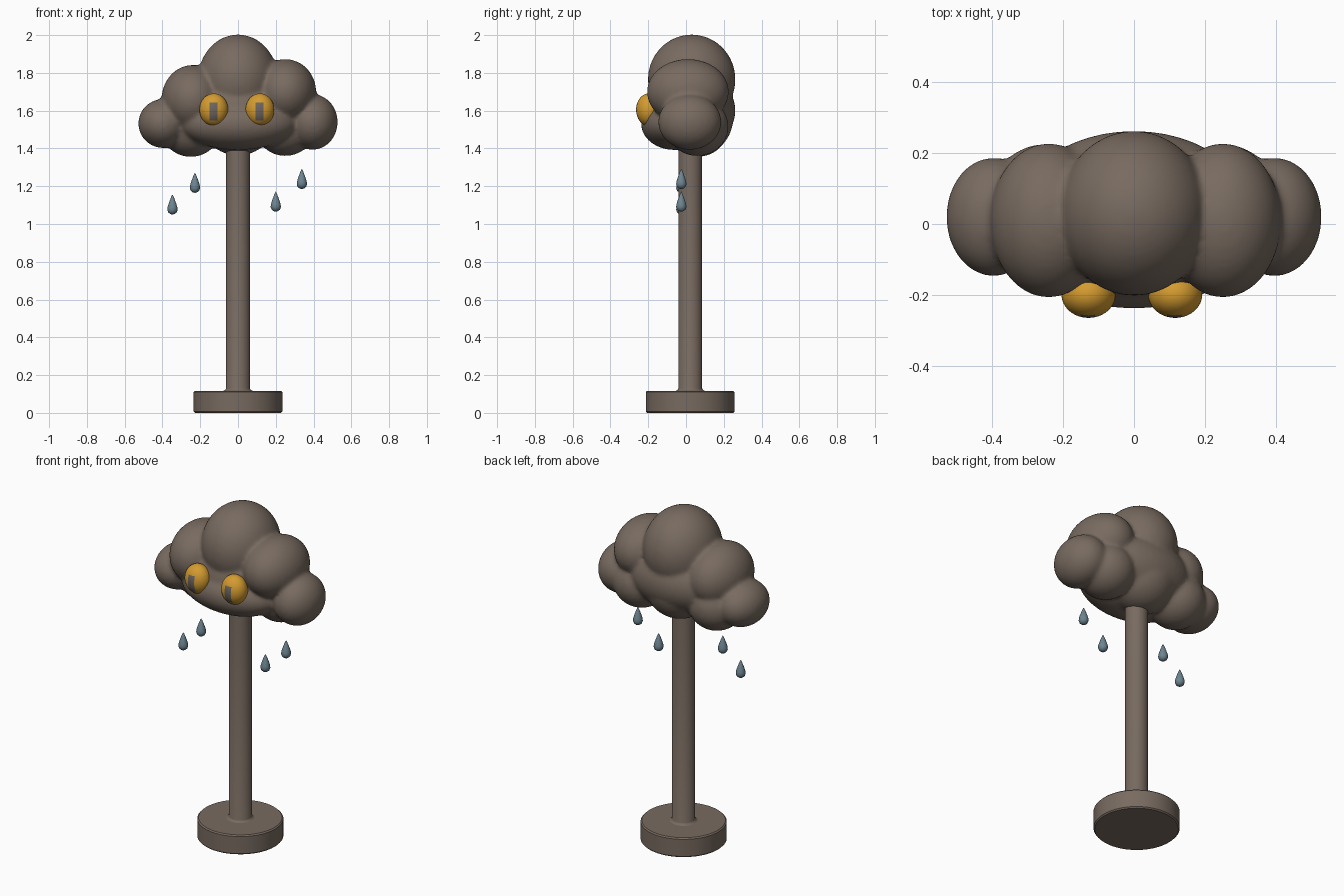
import bpy, bmesh, math
from mathutils import Matrix, Vector

if "Cube" in bpy.data.objects:
    bpy.data.objects.remove(bpy.data.objects["Cube"])


def material(name, rgb):
    m = bpy.data.materials.new(name)
    m.diffuse_color = (*rgb, 1)
    m.use_nodes = True
    m.node_tree.nodes["Principled BSDF"].inputs["Base Color"].default_value = m.diffuse_color
    return m


BROWN = material("cloud brown", (0.188, 0.146, 0.117))
AMBER = material("eye amber", (0.66, 0.33, 0.03))
GREY = material("pupil grey", (0.15, 0.13, 0.118))
BLUE = material("rain blue", (0.155, 0.235, 0.285))


def finish(name, bm, mats, angle=40):
    bmesh.ops.recalc_face_normals(bm, faces=bm.faces[:])
    me = bpy.data.meshes.new(name)
    bm.to_mesh(me)
    bm.free()
    ob = bpy.data.objects.new(name, me)
    bpy.context.collection.objects.link(ob)
    for m in mats:
        me.materials.append(m)
    bpy.ops.object.select_all(action='DESELECT')
    ob.select_set(True)
    bpy.context.view_layer.objects.active = ob
    bpy.ops.object.shade_smooth_by_angle(angle=math.radians(angle))
    return ob


def lathe(name, profile, loc, mat, segs=48):
    bm = bmesh.new()
    vs = [bm.verts.new((r, 0, z)) for r, z in profile]
    es = [bm.edges.new(p) for p in zip(vs, vs[1:])]
    bmesh.ops.spin(bm, geom=vs + es, cent=(0, 0, 0), axis=(0, 0, 1),
                   angle=2 * math.pi, steps=segs)
    bmesh.ops.remove_doubles(bm, verts=bm.verts[:], dist=0.0002)
    bmesh.ops.translate(bm, verts=bm.verts[:], vec=loc)
    return finish(name, bm, [mat])


# Stand: round base and pole with a small weld at the foot
lathe("base", [(0, 0), (0.228, 0), (0.235, 0.007), (0.235, 0.11),
               (0.228, 0.117), (0, 0.117)], (0, 0.022, 0), BROWN, 64)
lathe("pole", [(0, 0.1), (0.076, 0.1), (0.076, 0.117), (0.067, 0.122),
               (0.063, 0.13), (0.063, 1.48), (0, 1.48)], (0, 0.022, 0), BROWN)

# Cloud: overlapping puffs fused into one skin (x, y, z, rx, ry, rz)
puffs = [
    (0, 0.03, 1.765, 0.212, 0.232, 0.238),
    (-0.24, 0.01, 1.66, 0.165, 0.217, 0.182),
    (0.25, 0.01, 1.70, 0.164, 0.217, 0.173),
    (-0.395, 0.02, 1.532, 0.133, 0.167, 0.13),
    (0.395, 0.02, 1.54, 0.133, 0.167, 0.147),
    (0, 0.03, 1.60, 0.33, 0.232, 0.2),
    (-0.25, 0.06, 1.51, 0.16, 0.165, 0.155),
    (0.25, 0.06, 1.515, 0.16, 0.165, 0.155),
    (0, 0.06, 1.56, 0.2, 0.19, 0.198),
    (0, -0.06, 1.53, 0.31, 0.178, 0.138),
]
bm = bmesh.new()
for x, y, z, rx, ry, rz in puffs:
    bmesh.ops.create_uvsphere(
        bm, u_segments=48, v_segments=24, radius=1,
        matrix=Matrix.Translation((x, y, z)) @ Matrix.Diagonal((rx, ry, rz, 1)))
cloud = finish("cloud", bm, [BROWN], 180)
rm = cloud.modifiers.new("fuse", 'REMESH')
rm.mode = 'VOXEL'
rm.voxel_size = 0.011
rm.use_smooth_shade = True
sm = cloud.modifiers.new("soften", 'SMOOTH')
sm.factor = 0.5
sm.iterations = 10

# Eyes: flattened balls with a slit pupil cut into the faces
for side, ex in (("left", -0.128), ("right", 0.116)):
    bm = bmesh.new()
    bmesh.ops.create_uvsphere(bm, u_segments=48, v_segments=32, radius=1,
                              matrix=Matrix.Diagonal((0.076, 0.066, 0.086, 1)))
    px, pz, w, h = -0.002, -0.009, 0.021, 0.048
    for axis, c, half in ((Vector((1, 0, 0)), px, w), (Vector((0, 0, 1)), pz, h)):
        for s in (-1, 1):
            bmesh.ops.bisect_plane(bm, geom=bm.verts[:] + bm.edges[:] + bm.faces[:],
                                   plane_co=axis * (c + s * half), plane_no=axis)
    for f in bm.faces:
        c = f.calc_center_median()
        if c.y < 0 and abs(c.x - px) < w and abs(c.z - pz) < h:
            f.material_index = 1
    bmesh.ops.translate(bm, verts=bm.verts[:], vec=(ex, -0.198, 1.605))
    finish(side + "_eye", bm, [AMBER, GREY], 60)

# Raindrops
drop = [(0, 0), (0.012, 0.003), (0.022, 0.011), (0.027, 0.024), (0.026, 0.038),
        (0.02, 0.058), (0.012, 0.08), (0.005, 0.098), (0, 0.106)]
for i, (x, z) in enumerate([(-0.347, 1.05), (-0.228, 1.165),
                            (0.2, 1.065), (0.338, 1.185)]):
    lathe(f"raindrop_{i + 1}", drop, (x, -0.025, z), BLUE, 24)
